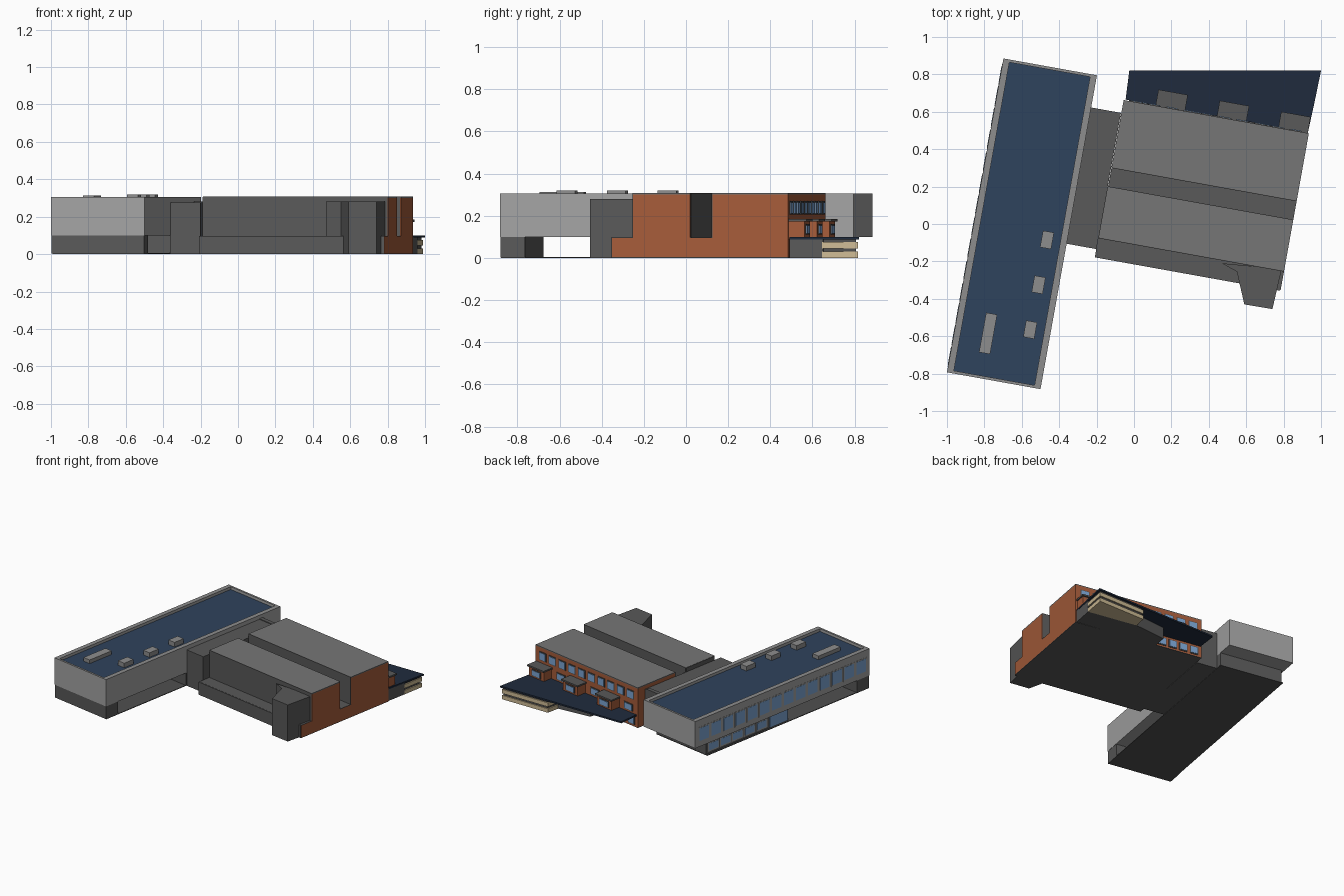
import bpy, bmesh, math
from mathutils import Vector

if "Cube" in bpy.data.objects:
    bpy.data.objects.remove(bpy.data.objects["Cube"])

# site grid: u across, v along, turned about 10 degrees from the world axes
ANG = math.radians(-10.2)
ORG = Vector((-1.0, -0.793))
U = Vector((math.cos(ANG), math.sin(ANG)))
V = Vector((-U.y, U.x))


def material(name, rgb):
    m = bpy.data.materials.new(name)
    m.diffuse_color = (*rgb, 1)
    m.use_nodes = True
    m.node_tree.nodes["Principled BSDF"].inputs["Base Color"].default_value = m.diffuse_color
    return m


BRICK = material("brick", (0.38, 0.107, 0.043))
BLUE = material("roof_blue", (0.028, 0.056, 0.109))
NAVY = material("canopy_navy", (0.014, 0.024, 0.047))
GLASS = material("glass", (0.20, 0.38, 0.66))
SAND = material("sand", (0.62, 0.50, 0.30))
DARK = material("dark_grey", (0.08, 0.08, 0.08))
GREY = material("wall_grey", (0.10, 0.10, 0.10))
ROOF = material("roof_grey", (0.18, 0.18, 0.18))
PALE = material("wing_grey", (0.37, 0.37, 0.37))
RIM = material("rim_grey", (0.27, 0.27, 0.27))


def prism(name, pts, z0, z1, mat):
    """Upright prism over a counter-clockwise outline in world coordinates."""
    bm = bmesh.new()
    face = bm.faces.new([bm.verts.new((x, y, z0)) for x, y in pts])
    ext = bmesh.ops.extrude_face_region(bm, geom=[face])
    top = [e for e in ext["geom"] if isinstance(e, bmesh.types.BMVert)]
    bmesh.ops.translate(bm, verts=top, vec=(0, 0, z1 - z0))
    bmesh.ops.recalc_face_normals(bm, faces=bm.faces[:])
    me = bpy.data.meshes.new(name)
    bm.to_mesh(me)
    bm.free()
    me.materials.append(mat)
    ob = bpy.data.objects.new(name, me)
    bpy.context.collection.objects.link(ob)
    return ob


def box(name, u0, u1, v0, v1, z0, z1, mat):
    """Box aligned with the site grid."""
    pts = [ORG + U * u + V * v for u, v in ((u0, v0), (u1, v0), (u1, v1), (u0, v1))]
    return prism(name, [tuple(p) for p in pts], z0, z1, mat)


def window_left(name, v0, v1, z0, z1, u):
    """Framed window on a wall facing -u."""
    box(name + "_frame", u - 0.0015, u, v0, v1, z0, z1, PALE)
    box(name + "_glass", u - 0.003, u, v0 + 0.009, v1 - 0.009, z0 + 0.009, z1 - 0.009, GLASS)


def window_back(name, u0, u1, z0, z1, v):
    """Framed window on a wall facing +v."""
    box(name + "_frame", u0, u1, v, v + 0.004, z0, z1, DARK)
    box(name + "_glass", u0 + 0.006, u1 - 0.006, v, v + 0.007, z0 + 0.006, z1 - 0.006, GLASS)


# long office wing: raised slab, parapet and blue roof
L, W = 1.705, 0.508
box("wing_slab", 0, W, 0, L, 0.10, 0.28, PALE)
box("wing_roof", 0.03, W - 0.03, 0.015, L - 0.015, 0.28, 0.285, BLUE)
for name, u0, u1, v0, v1 in (("left", 0, 0.035, 0, L), ("right", W - 0.035, W, 0, L),
                             ("front", 0.035, W - 0.035, 0, 0.015),
                             ("back", 0.035, W - 0.035, L - 0.015, L)):
    box("wing_parapet_" + name, u0, u1, v0, v1, 0.28, 0.303, PALE)
    box("wing_coping_" + name, u0, u1, v0, v1, 0.303, 0.306, RIM)

# rooftop units
for i, (x, y, lu, lv, top) in enumerate([(-0.465, -0.085, 0.06, 0.09, 0.32),
                                         (-0.51, -0.325, 0.06, 0.09, 0.32),
                                         (-0.555, -0.565, 0.06, 0.09, 0.32),
                                         (-0.78, -0.585, 0.06, 0.215, 0.313)]):
    d = Vector((x, y)) - ORG
    u, v = d.dot(U), d.dot(V)
    box(f"roof_unit_{i}", u - lu / 2, u + lu / 2, v - lv / 2, v + lv / 2, 0.285, top, RIM)

# wing ground floor: base plate, front block, open passage, rear rooms
box("wing_base_plate", 0.008, W - 0.002, 0.005, 1.58, 0, 0.005, DARK)
box("wing_front_block", 0.002, W - 0.002, 0.002, 0.12, 0.003, 0.10, GREY)
box("wing_rear_rooms", 0.02, W, 0.78, 1.578, 0.003, 0.10, GREY)

# wing windows
for i in range(14):
    v = 0.03 + i * 0.118
    window_left(f"wing_window_{i}", v, v + 0.11, 0.135, 0.25, 0)
for i in range(5):
    v = 0.98 + i * 0.118
    window_left(f"wing_low_window_{i}", v, v + 0.11, 0.02, 0.09, 0.02)
box("wing_entrance_glass", 0.016, 0.02, 0.785, 0.96, 0.01, 0.095, GLASS)

# link between the wing and the halls
box("link_block", W, 0.67, 0.79, 1.53, 0, 0.275, GREY)
box("link_roof_rim", W, 0.655, 1.50, 1.53, 0.275, 0.28, GREY)

# halls: brick base and two brick volumes with a groove between them
M0, M1 = 0.672, 1.678
box("hall_underside", M0, M1, 0.75, 1.60, 0, 0.004, GREY)
box("hall_base", M0, M1, 0.75, 1.60, 0.004, 0.095, BRICK)
box("hall_base_front", M0 - 0.002, M1 - 0.003, 0.745, 0.75, 0, 0.097, GREY)
box("hall_base_ledge", M0, M1, 0.75, 0.85, 0.095, 0.098, GREY)
box("groove_floor", M0, M1, 1.128, 1.235, 0.095, 0.098, GREY)
for name, v0, v1 in (("front_hall", 0.853, 1.128), ("rear_hall", 1.235, 1.60)):
    box(name, M0, M1, v0, v1, 0.095, 0.300, BRICK)
    box(name + "_roof", M0, M1, v0, v1, 0.300, 0.307, ROOF)
    box(name + "_front_wall", M0, M1 - 0.003, v0 - 0.004, v0, 0.095, 0.307, GREY)
box("front_hall_back_wall", M0, M1 - 0.003, 1.128, 1.131, 0.095, 0.307, GREY)
box("hall_left_wall", M0 - 0.003, M0, 0.75, 1.10, 0, 0.097, GREY)
box("front_hall_left_wall", M0 - 0.003, M0, 0.853, 1.128, 0.097, 0.306, GREY)

# tapered stair tower on the front right corner
prism("stair_tower", [(0.47, -0.21), (0.55, -0.255), (0.59, -0.43), (0.74, -0.455),
                      (0.783, -0.27), (0.79, -0.24)], 0.095, 0.28, GREY)
prism("stair_tower_base", [(0.55, -0.255), (0.59, -0.43), (0.74, -0.455),
                           (0.783, -0.27)], 0, 0.095, GREY)

# back facade: upper window row
for i in range(10):
    u = M0 + 0.035 + i * 0.096
    window_back(f"hall_window_{i}", u, u + 0.07, 0.205, 0.27, 1.60)

# brick bays with flat dark caps above the canopy
for i, u in enumerate((0.845, 1.178, 1.512)):
    box(f"bay_{i}", u + 0.008, u + 0.152, 1.60, 1.677, 0.09, 0.172, BRICK)
    box(f"bay_cap_{i}", u, u + 0.16, 1.60, 1.688, 0.172, 0.184, GREY)
    window_back(f"bay_window_{i}", u + 0.035, u + 0.125, 0.11, 0.16, 1.677)
for i, u in enumerate((0.72, 1.05, 1.385)):
    window_back(f"between_window_{i}", u, u + 0.085, 0.11, 0.165, 1.60)

# wedge-shaped canopy
prism("canopy", [(-0.045, 0.665), (0.93, 0.49), (0.965, 0.65), (1.0, 0.82),
                 (-0.025, 0.82)], 0.088, 0.10, NAVY)

# ground floor under the canopy, with striped sand-coloured corner
prism("rear_ground_floor", [(0.30, 0.59), (0.93, 0.49), (0.96, 0.65), (0.58, 0.72),
                            (0.32, 0.70)], 0, 0.088, GREY)
for i, (z0, z1, mat, s) in enumerate([(0, 0.03, SAND, 0), (0.03, 0.045, DARK, 0.008),
                                      (0.045, 0.075, SAND, 0), (0.075, 0.088, DARK, 0.008)]):
    prism(f"sand_band_{i}", [(0.58 + s, 0.72), (0.96 - s, 0.645), (0.99 - s, 0.815 - s),
                             (0.60 + s, 0.815 - s)], z0, z1, mat)
for i in range(4):
    u = 0.70 + i * 0.085
    window_back(f"ground_window_{i}", u, u + 0.065, 0.015, 0.075, 1.60)
